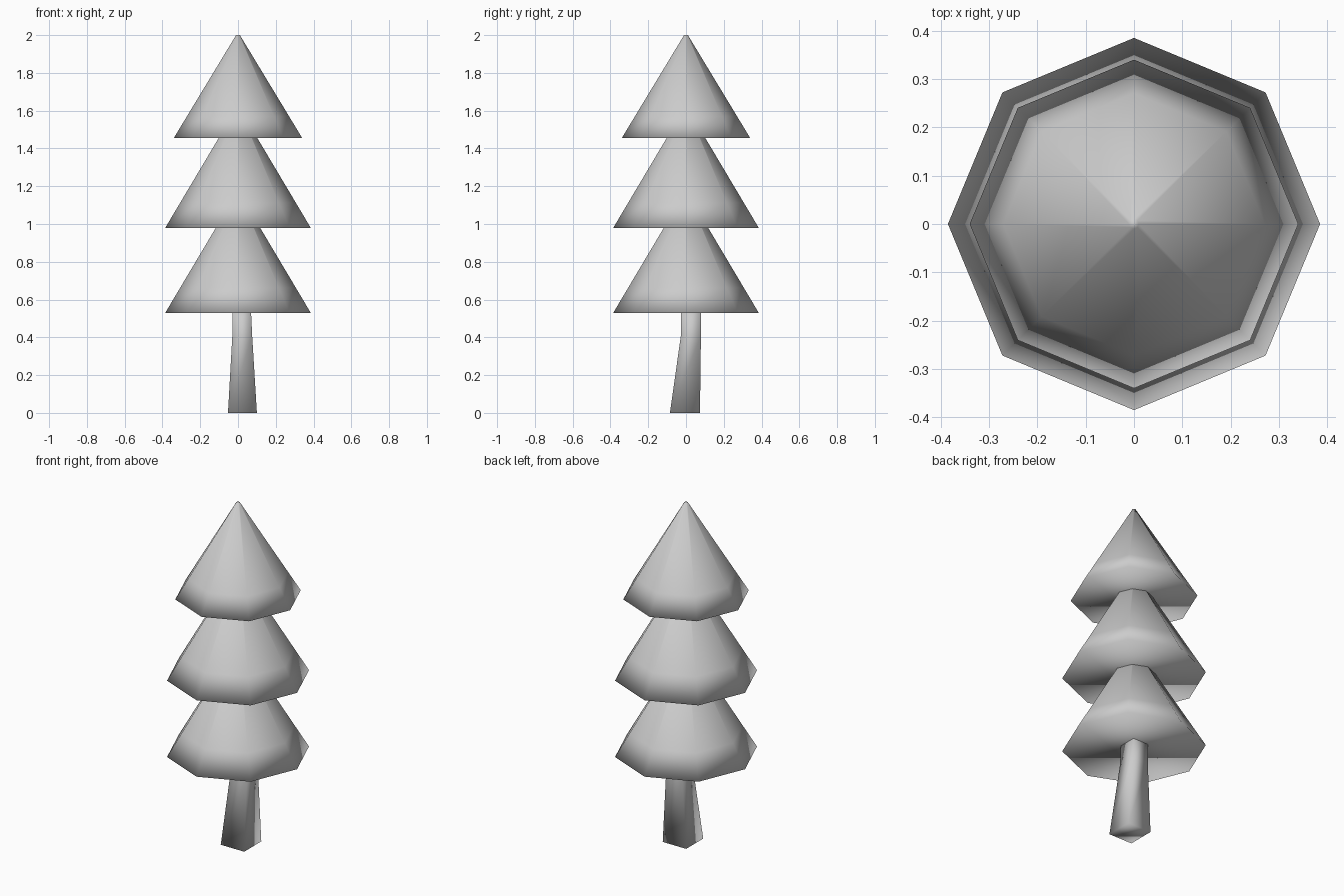
import bpy
import bmesh
from math import cos, sin, pi

cube = bpy.data.objects.get("Cube")
if cube:
    bpy.data.objects.remove(cube, do_unlink=True)

grey = bpy.data.materials.new("plain grey")
grey.use_nodes = True
grey.diffuse_color = (0.6, 0.6, 0.6, 1)
grey.node_tree.nodes["Principled BSDF"].inputs["Base Color"].default_value = (0.6, 0.6, 0.6, 1)


def loft(name, rings):
    """Closed, smooth-shaded skin over rings listed from bottom to top."""
    bm = bmesh.new()
    loops = [[bm.verts.new(p) for p in ring] for ring in rings]
    for low, high in zip(loops, loops[1:]):
        n = len(low)
        for i in range(n):
            j = (i + 1) % n
            bm.faces.new((low[i], low[j], high[j], high[i]))
    bm.faces.new(loops[0][::-1])
    bm.faces.new(loops[-1])
    bmesh.ops.recalc_face_normals(bm, faces=bm.faces)
    for face in bm.faces:
        face.smooth = True
    mesh = bpy.data.meshes.new(name)
    bm.to_mesh(mesh)
    bm.free()
    mesh.materials.append(grey)
    obj = bpy.data.objects.new(name, mesh)
    bpy.context.collection.objects.link(obj)


def octagon(radius, z):
    return [(radius * cos(i * pi / 4), radius * sin(i * pi / 4), z) for i in range(8)]


def square(x0, x1, y0, y1, z):
    return [(x0, y0, z), (x1, y0, z), (x1, y1, z), (x0, y1, z)]


# Foliage: eight-sided cones with a support ring above the rim and a tiny flat tip
for name, radius, base, top in (("lower_foliage", 0.385, 0.53, 1.16),
                                ("middle_foliage", 0.385, 0.98, 1.61),
                                ("upper_foliage", 0.34, 1.455, 2.0)):
    tip = 0.01
    t = 0.21
    loft(name, [octagon(radius, base),
                octagon(radius + (tip - radius) * t, base + (top - base) * t),
                octagon(tip, top)])

# Trunk: square, tapered and slightly bent
loft("trunk", [square(-0.053, 0.1, -0.085, 0.074, 0),
               square(-0.03, 0.075, -0.027, 0.079, 0.41),
               square(-0.03, 0.067, -0.027, 0.079, 0.58)])
